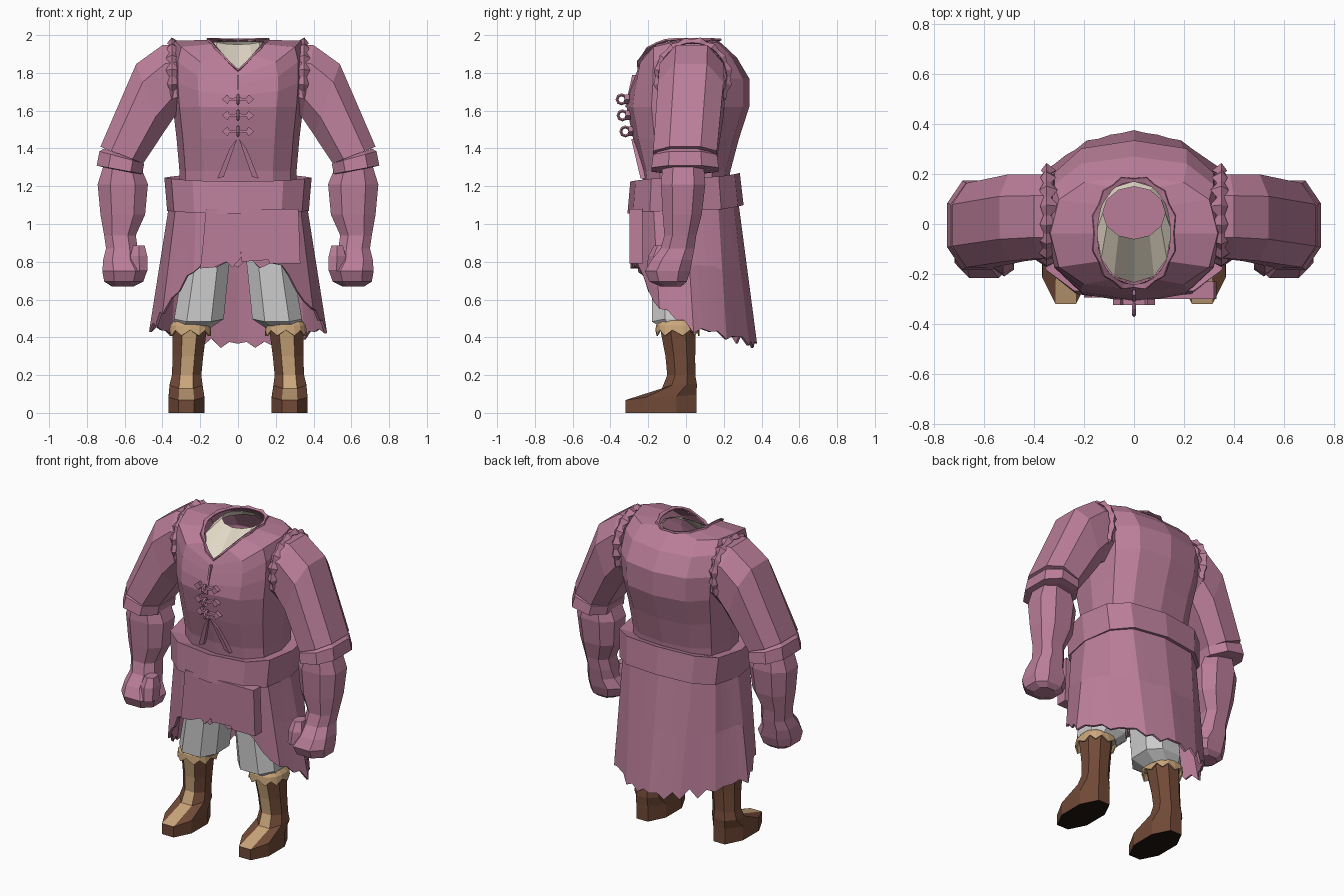
import bpy, bmesh, math, random
from mathutils import Vector

if "Cube" in bpy.data.objects:
    bpy.data.objects.remove(bpy.data.objects["Cube"])

random.seed(4)


def material(name, rgb):
    m = bpy.data.materials.new(name)
    m.diffuse_color = (*rgb, 1)
    m.use_nodes = True
    m.node_tree.nodes["Principled BSDF"].inputs["Base Color"].default_value = m.diffuse_color
    return m


PINK = material("dusty pink cloth", (0.49, 0.208, 0.318))
GREY = material("grey cloth", (0.60, 0.60, 0.60))
BROWN = material("brown leather", (0.165, 0.068, 0.038))
TAN = material("tan leather", (0.60, 0.385, 0.20))
CREAM = material("cream shirt", (0.75, 0.68, 0.56))
SOLE = material("dark sole", (0.012, 0.007, 0.004))


def spow(v, e):
    return math.copysign(abs(v) ** e, v)


def ring(z, rx, yf, yb, n=8, e=0.8, off=0.5, cx=0, zf=None, zb=None, q=2):
    """Horizontal super-ellipse whose front and back may sit at other heights."""
    zf, zb = (z if zf is None else zf), (z if zb is None else zb)
    pts = []
    for k in range(n):
        a = 2 * math.pi * (k + off) / n
        c, s = math.cos(a), math.sin(a)
        w = 1 - abs(c) ** q
        pts.append(Vector((cx + rx * spow(c, e),
                           (yf + yb) / 2 + (yb - yf) / 2 * spow(s, e),
                           z + w * ((zf if s < 0 else zb) - z))))
    return pts


def tilted(outer, inner, yc, ry, n=8, e=0.8):
    """Arm section between an outer and an inner point given as (x, z)."""
    o, i = Vector((outer[0], 0, outer[1])), Vector((inner[0], 0, inner[1]))
    mid, u = (o + i) / 2, (o - i) / 2
    pts = []
    for k in range(n):
        a = 2 * math.pi * (k + 0.5) / n
        pts.append(mid + u * 1.05 * spow(math.cos(a), e)
                   + Vector((0, yc + ry * spow(math.sin(a), e), 0)))
    return pts


def finish(name, bm, mats, mirror=False, solid=0, rule=None):
    bmesh.ops.recalc_face_normals(bm, faces=bm.faces)
    if rule:
        for f in bm.faces:
            f.material_index = rule(f)
    me = bpy.data.meshes.new(name)
    bm.to_mesh(me)
    bm.free()
    for m in mats:
        me.materials.append(m)
    ob = bpy.data.objects.new(name, me)
    bpy.context.collection.objects.link(ob)
    if solid:
        s = ob.modifiers.new("thickness", 'SOLIDIFY')
        s.thickness, s.offset = solid, 0
    if mirror:
        ob.modifiers.new("mirror", 'MIRROR')
    return ob


def loft(name, rings, mats, start=False, end=False, **kw):
    bm = bmesh.new()
    rows = [[bm.verts.new(p) for p in r] for r in rings]
    n = len(rows[0])
    for a, b in zip(rows, rows[1:]):
        for k in range(n):
            bm.faces.new((a[k], a[(k + 1) % n], b[(k + 1) % n], b[k]))
    if start:
        bm.faces.new(rows[0])
    if end:
        bm.faces.new(rows[-1])
    return finish(name, bm, mats, **kw)


def plate(name, pts, y, thick, mat, slope=0, z0=0):
    """Flat outline in x, z facing the front, leaning by slope."""
    bm = bmesh.new()
    f, b = [[bm.verts.new((x, y + d + slope * (z - z0), z)) for x, z in pts]
            for d in (0, thick)]
    bm.faces.new(f)
    bm.faces.new(b[::-1])
    for k in range(len(f)):
        j = (k + 1) % len(f)
        bm.faces.new((f[k], b[k], b[j], f[j]))
    return finish(name, bm, [mat])


# Jacket body, from waist to V neckline
T = dict(n=12, off=0, e=0.75)
N = dict(off=0, e=0.9, zf=1.81, zb=1.97, q=1)
loft("jacket_body", [
    ring(1.16, 0.31, -0.22, 0.22, **T),
    ring(1.28, 0.31, -0.235, 0.235, **T),
    ring(1.45, 0.325, -0.28, 0.28, **T),
    ring(1.62, 0.345, -0.315, 0.335, **T),
    ring(1.77, 0.355, -0.305, 0.335, zf=1.68, **T),
    ring(1.90, 0.355, -0.285, 0.27, zf=1.74, zb=1.88, **T),
    ring(1.97, 0.335, -0.265, 0.19, zf=1.78, zb=1.955, q=1.3, **T),
    ring(1.975, 0.15, -0.245, 0.17, n=12, **N),
], [PINK], start=True)

# Cream shirt front rising inside the V to an open neck
loft("shirt_neck", [
    ring(1.93, 0.15, -0.235, 0.18, n=12, off=0, e=0.9, zf=1.77, zb=1.93, q=1),
    ring(1.965, 0.125, -0.06, 0.15, n=12, off=0, e=1, zf=1.95),
], [CREAM])

# Narrow ragged collar edge
neck = ring(1.975, 0.148, -0.243, 0.17, n=24, **N)
collar = []
for k, p in enumerate(neck):
    d = Vector((p.x, p.y + 0.03, 0)).normalized()
    collar.append(p + d * (0.024 if k % 2 else 0.012) + Vector((0, 0, 0.006)))
loft("collar_trim", [neck, collar], [PINK], solid=0.01)

# Ragged trim round both armholes
trim = []
for x, r, zx, zr in ((0.335, 0.18, -0.03, 0), (0.35, 0.195, 0, 0.012), (0.36, 0.18, 0.015, 0)):
    row = []
    for k in range(32):
        a = 2 * math.pi * k / 32
        odd = k % 2 * random.uniform(0.6, 1.3)
        rr = r + zr * odd
        row.append(Vector((x + zx * odd, 0.035 + rr * math.cos(a),
                           1.778 + rr * math.sin(a))))
    trim.append(row)
loft("armhole_trim", trim, [PINK], solid=0.008, mirror=True)

# Upper sleeves and turned cuffs
loft("sleeve", [
    tilted((0.33, 1.95), (0.30, 1.58), 0.03, 0.18),
    tilted((0.40, 1.95), (0.34, 1.56), 0.03, 0.18),
    tilted((0.54, 1.85), (0.40, 1.47), 0.025, 0.185),
    tilted((0.73, 1.41), (0.50, 1.32), -0.005, 0.18),
], [PINK], start=True, end=True, mirror=True)
loft("sleeve_cuff", [
    tilted((0.71, 1.40), (0.52, 1.33), -0.01, 0.15),
    tilted((0.735, 1.385), (0.495, 1.32), -0.005, 0.18),
    tilted((0.75, 1.31), (0.505, 1.265), -0.005, 0.19),
    tilted((0.71, 1.30), (0.53, 1.265), -0.01, 0.15),
], [PINK], start=True, end=True, mirror=True)

# Forearms with gloved fists, and thumbs
loft("forearm_and_fist", [
    ring(z, (b - a) / 2 * 1.05, yf, yb, cx=(a + b) / 2) for z, a, b, yf, yb in (
        (1.32, 0.52, 0.71, -0.13, 0.10), (1.21, 0.475, 0.745, -0.14, 0.11),
        (1.05, 0.49, 0.73, -0.13, 0.09), (0.94, 0.54, 0.71, -0.12, 0.06),
        (0.87, 0.53, 0.70, -0.14, 0.05), (0.81, 0.52, 0.715, -0.19, 0.04),
        (0.75, 0.48, 0.72, -0.225, 0.03), (0.695, 0.50, 0.71, -0.20, 0.01),
        (0.67, 0.55, 0.67, -0.14, -0.02))
], [PINK], start=True, end=True, mirror=True)
loft("thumb", [
    ring(0.885, 0.035, -0.17, -0.08, n=6, cx=0.525),
    ring(0.83, 0.05, -0.20, -0.07, n=6, cx=0.525),
    ring(0.75, 0.045, -0.21, -0.08, n=6, cx=0.52),
], [PINK], start=True, end=True, mirror=True)

# Broad sash belt, higher at the back
B = dict(n=12, off=0, e=0.7)
loft("sash_belt", [
    ring(1.22, 0.29, -0.21, 0.21, zf=1.20, zb=1.25, **B),
    ring(1.245, 0.39, -0.295, 0.285, zf=1.225, zb=1.27, **B),
    ring(1.07, 0.375, -0.31, 0.305, zf=1.055, zb=1.10, **B),
    ring(1.08, 0.31, -0.24, 0.24, zf=1.065, zb=1.11, **B),
], [PINK])


# Ragged skirt: short in front, long behind
def hem(y):
    keys = ((-1, 0.80), (-0.25, 0.79), (-0.22, 0.72), (-0.15, 0.56), (0, 0.46),
            (0.36, 0.37), (1, 0.37))
    for (y0, z0), (y1, z1) in zip(keys, keys[1:]):
        if y <= y1:
            return z0 + (z1 - z0) * (y - y0) / (y1 - y0)


def subdivide(r, m):
    return [r[k].lerp(r[(k + 1) % len(r)], j / m) for k in range(len(r)) for j in range(m)]


top = subdivide(ring(1.12, 0.355, -0.275, 0.27, **B), 4)
low = ring(0.36, 0.475, -0.285, 0.37, n=12, off=0, e=0.95)
for p in low:
    p.x *= 1 - 0.28 * max(0, p.y - 0.05) / 0.32
low = subdivide(low, 4)
rows = [[], [], []]
for k, (a, b) in enumerate(zip(top, low)):
    z = hem(b.y) + (0.02 if k % 2 else -0.01) + random.uniform(-0.02, 0.02)
    t = (1.12 - z) / 0.76
    for row, s in zip(rows, (0, 0.5, 1)):
        row.append(a.lerp(b, t * s))
loft("coat_skirt", rows, [PINK], solid=0.014)

# Two front flaps below the belt
plate("front_flap_wide", [(-0.01, 1.08), (0.32, 1.08), (0.33, 0.79), (0.17, 0.79),
                          (0.16, 0.81), (0.02, 0.80)], -0.30, 0.07, PINK)
plate("front_flap_narrow", [(-0.17, 1.08), (0.01, 1.08), (0.015, 0.82), (-0.03, 0.77),
                            (-0.06, 0.80), (-0.13, 0.77), (-0.20, 0.765), (-0.185, 0.9)],
      -0.295, 0.05, PINK)

# Jacket opening: folded edges below the clasps and a seam above
for s in (-1, 1):
    plate("opening_fold", [(s * 0.005, 1.45), (s * 0.045, 1.40), (s * 0.11, 1.24),
                           (s * 0.075, 1.25)], -0.25, 0.03, PINK, -0.235, 1.28)
plate("front_seam", [(-0.006, 1.79), (0.006, 1.79), (0.006, 1.62), (-0.006, 1.62)],
      -0.322, 0.02, PINK, 0.22, 1.62)

# Three clasps with curled hooks
half = [(0, 0.010), (0.045, 0.006), (0.055, 0.025), (0.085, 0), (0.055, -0.025),
        (0.045, -0.006), (0, -0.010)]
for z, y in ((1.66, -0.325), (1.575, -0.32), (1.49, -0.305)):
    pts = half + [(-x, h) for x, h in half[-2:0:-1]]
    plate("clasp_bar", [(x, z + h) for x, h in pts], y, 0.025, PINK)
    bpy.ops.mesh.primitive_torus_add(major_radius=0.024, minor_radius=0.008,
                                     major_segments=8, minor_segments=4,
                                     location=(0, y - 0.016, z), rotation=(0, math.pi / 2, 0))
    hook = bpy.context.object
    hook.name = "clasp_hook"
    hook.data.materials.append(PINK)

# Grey knee breeches
loft("breeches_leg", [
    ring(1.08, 0.14, -0.18, 0.14, cx=0.14),
    ring(0.77, 0.13, -0.19, 0.12, cx=0.17),
    ring(0.50, 0.14, -0.19, 0.10, cx=0.207, zf=0.48),
    ring(0.45, 0.10, -0.13, 0.06, cx=0.24),
], [GREY], start=True, end=True, mirror=True)


# Boots: tan strip down the front, brown elsewhere, dark underside
def boot_colour(f):
    c = f.calc_center_median()
    if c.z < 0.005:
        return 2
    xs = [v.co.x for v in f.verts]
    return int(c.y < -0.09 and max(xs) - min(xs) < 0.1 and abs(f.normal.x) < 0.12
               and c.z > 0.07)


F = dict(e=0.95)
loft("boot", [
    ring(0.0, 0.102, -0.335, 0.07, cx=0.273, **F),
    ring(0.085, 0.102, -0.335, 0.07, cx=0.273, zf=0.065, zb=0.10, **F),
    ring(0.15, 0.094, -0.135, 0.065, cx=0.275, zf=0.125, zb=0.15, **F),
    ring(0.20, 0.084, -0.105, 0.055, cx=0.272, **F),
    ring(0.30, 0.087, -0.115, 0.055, cx=0.265, **F),
    ring(0.45, 0.098, -0.145, 0.06, cx=0.255, **F),
], [BROWN, TAN, SOLE], start=True, end=True, mirror=True, rule=boot_colour)

# Ragged tan boot tops
edge = ring(0.42, 0.108, -0.158, 0.068, n=18, cx=0.253)
for k, p in enumerate(edge):
    p.z += 0.018 if k % 2 else -0.012
loft("boot_top", [
    ring(0.485, 0.09, -0.14, 0.05, n=18, cx=0.25),
    ring(0.462, 0.104, -0.155, 0.065, n=18, cx=0.252),
    edge,
], [TAN], start=True, solid=0.008, mirror=True)
